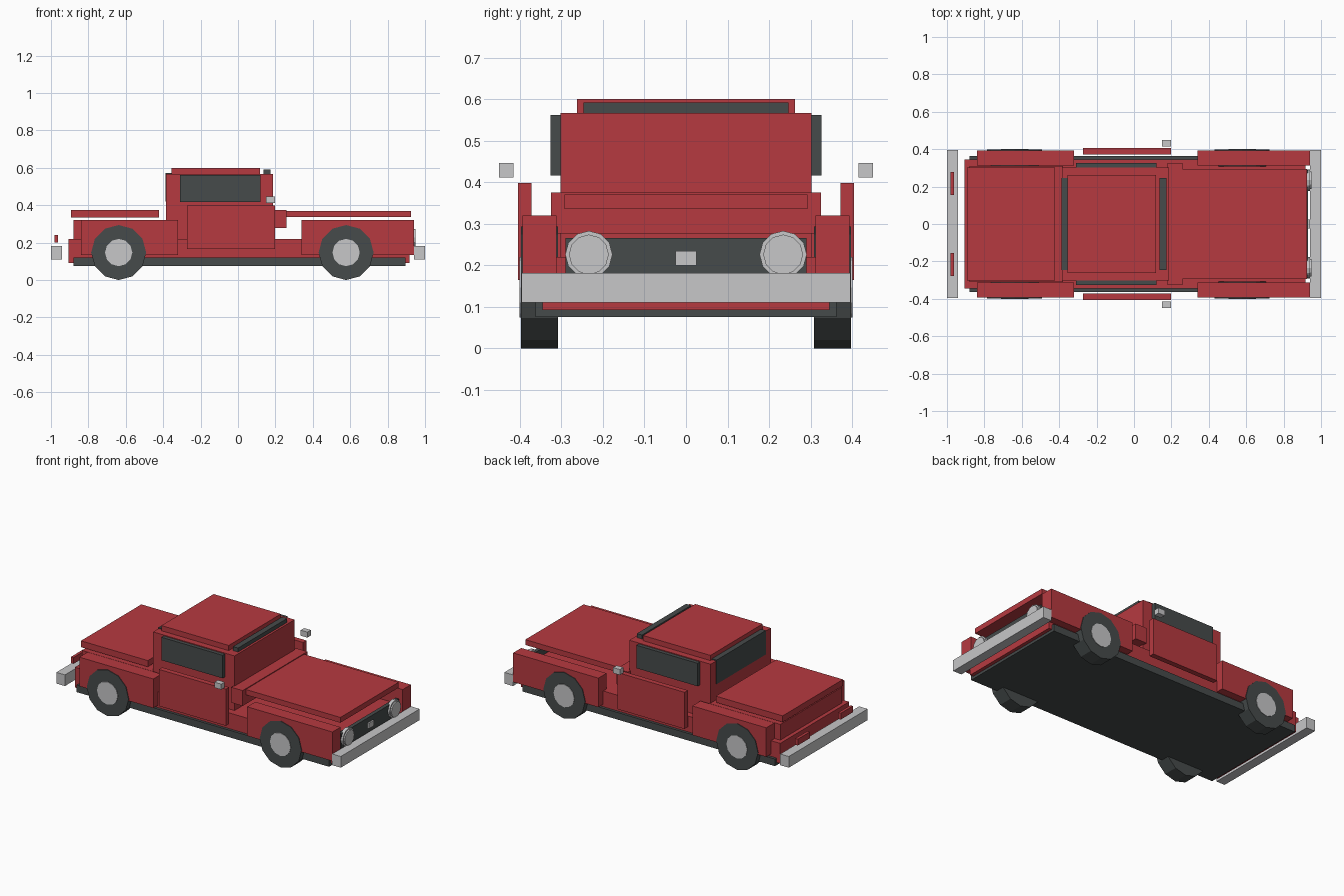
import bpy
import math

cube = bpy.data.objects.get("Cube")
if cube:
    bpy.data.objects.remove(cube, do_unlink=True)


def material(name, rgb):
    m = bpy.data.materials.new(name)
    m.use_nodes = True
    color = (*rgb, 1.0)
    m.diffuse_color = color
    m.node_tree.nodes["Principled BSDF"].inputs["Base Color"].default_value = color
    return m


RED = material("red_paint", (0.47, 0.042, 0.051))
DARK = material("dark_rubber_and_glass", (0.061, 0.070, 0.070))
CHROME = material("chrome_grey", (0.57, 0.57, 0.58))


def box(name, mat, x, y, z):
    """Box from (min, max) ranges along each axis."""
    bpy.ops.mesh.primitive_cube_add(size=1, location=[sum(r) / 2 for r in (x, y, z)])
    ob = bpy.context.object
    ob.name = name
    ob.scale = [r[1] - r[0] for r in (x, y, z)]
    bpy.ops.object.transform_apply(location=False, rotation=False, scale=True)
    ob.data.materials.append(mat)
    return ob


def wide(name, mat, x, half, z):
    return box(name, mat, x, (-half, half), z)


def pair(name, mat, x, y, z):
    """Matching boxes on both sides; y is the range on the +y side."""
    box(name + "_far", mat, x, y, z)
    box(name + "_near", mat, x, (-y[1], -y[0]), z)


def disc(name, mat, radius, depth, loc, rot):
    bpy.ops.mesh.primitive_cylinder_add(vertices=12, radius=radius, depth=depth,
                                        location=loc, rotation=rot)
    ob = bpy.context.object
    ob.name = name
    ob.data.materials.append(mat)


# Chassis and lower body
wide("chassis", DARK, (-0.88, 0.895), 0.363, (0.075, 0.12))
wide("lower_body", RED, (-0.905, 0.917), 0.346, (0.092, 0.22))

# Cab, roof and cowl
wide("cab", RED, (-0.385, 0.187), 0.302, (0.2, 0.567))
wide("roof", RED, (-0.355, 0.118), 0.262, (0.56, 0.6))
wide("cowl", RED, (0.18, 0.26), 0.325, (0.277, 0.375))

# Windows
wide("windshield", DARK, (0.137, 0.173), 0.247, (0.43, 0.592))
wide("rear_window", DARK, (-0.388, -0.355), 0.247, (0.42, 0.573))
pair("side_window", DARK, (-0.31, 0.12), (0.29, 0.326), (0.416, 0.562))

# Hood, load bed and cover
wide("hood", RED, (0.25, 0.925), 0.293, (0.336, 0.37))
wide("bed", RED, (-0.88, -0.38), 0.31, (0.2, 0.32))
wide("bed_cover", RED, (-0.892, -0.422), 0.303, (0.335, 0.375))

# Fenders, doors and mirrors
pair("front_fender", RED, (0.34, 0.94), (0.312, 0.394), (0.135, 0.32))
pair("rear_fender", RED, (-0.84, -0.32), (0.312, 0.394), (0.135, 0.32))
pair("door", RED, (-0.273, 0.198), (0.372, 0.405), (0.165, 0.398))
pair("mirror", CHROME, (0.15, 0.197), (0.415, 0.45), (0.412, 0.447))

# Bumpers, grille, badge plate and tail lights
wide("front_bumper", CHROME, (0.94, 1.0), 0.396, (0.11, 0.181))
wide("rear_bumper", CHROME, (-1.0, -0.94), 0.396, (0.11, 0.181))
wide("grille", DARK, (0.905, 0.93), 0.29, (0.15, 0.266))
wide("grille_plate", CHROME, (0.925, 0.94), 0.025, (0.2, 0.235))
pair("tail_light", RED, (-0.98, -0.962), (0.155, 0.277), (0.2, 0.24))

for side, label in ((1, "far"), (-1, "near")):
    # Headlights
    facing_x = (0, math.pi / 2, 0)
    disc("headlight_ring_" + label, CHROME, 0.057, 0.022,
         (0.93, side * 0.234, 0.226), facing_x)
    disc("headlight_lens_" + label, CHROME, 0.048, 0.03,
         (0.934, side * 0.234, 0.226), facing_x)
    # Wheels
    facing_y = (math.pi / 2, 0, 0)
    for x, end in ((0.578, "front"), (-0.638, "rear")):
        disc(f"{end}_tyre_{label}", DARK, 0.147, 0.09,
             (x, side * 0.353, 0.147), facing_y)
        disc(f"{end}_hub_{label}", CHROME, 0.073, 0.09,
             (x, side * 0.356, 0.147), facing_y)
